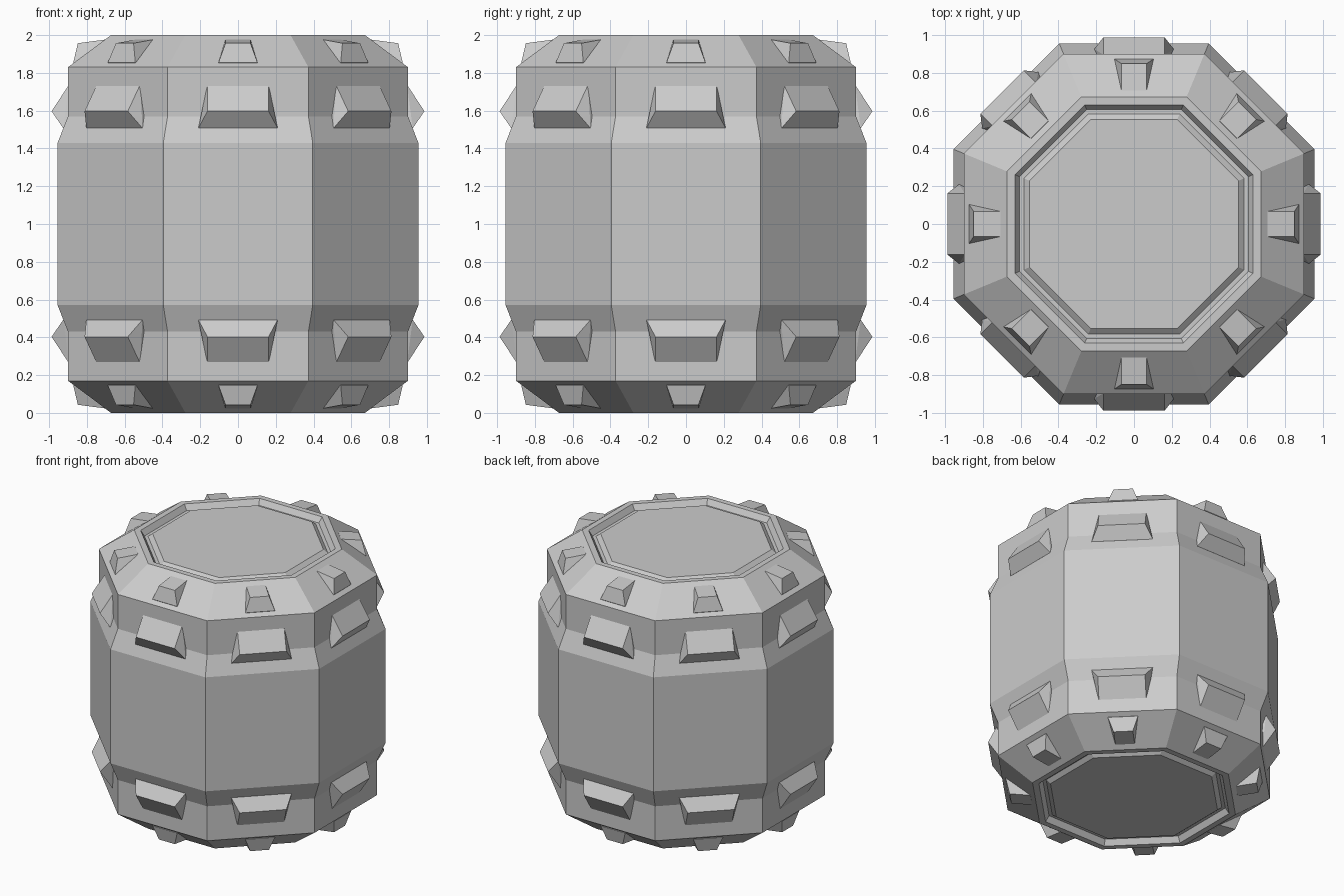
import bpy, bmesh
from math import cos, sin, tan, pi

if "Cube" in bpy.data.objects:
    bpy.data.objects.remove(bpy.data.objects["Cube"])

SIDES = 8
STEP = 2 * pi / SIDES


def finish(name, bm):
    bmesh.ops.recalc_face_normals(bm, faces=bm.faces)
    me = bpy.data.meshes.new(name)
    bm.to_mesh(me)
    bm.free()
    ob = bpy.data.objects.new(name, me)
    bpy.context.collection.objects.link(ob)
    return ob


def place(r, t, z, a):
    # r outward from a flat side, t along the side
    return (r * cos(a) - t * sin(a), r * sin(a) + t * cos(a), z)


def octagon_body(name, profile):
    bm = bmesh.new()
    rings = [[bm.verts.new(place(r, r * tan(STEP / 2), z, i * STEP))
              for i in range(SIDES)] for r, z in profile]
    for lo, hi in zip(rings, rings[1:]):
        for i in range(SIDES):
            j = (i + 1) % SIDES
            bm.faces.new((lo[i], lo[j], hi[j], hi[i]))
    bm.faces.new(rings[0])
    bm.faces.new(rings[-1])
    return finish(name, bm)


def wedge_ring(name, section, inset, flip):
    # section: (r, z, half width) of narrow base, ridge, wide base;
    # inset: (r, z) shift that buries the base in the body
    bm = bmesh.new()
    narrow, ridge, wide = section
    sunk = [(r + inset[0], z + inset[1], w) for r, z, w in (wide, narrow)]
    for i in range(SIDES):
        left, right = [
            [bm.verts.new(place(r, s * w, 2 - z if flip else z, i * STEP))
             for r, z, w in [narrow, ridge, wide] + sunk] for s in (-1, 1)]
        for k in range(5):
            m = (k + 1) % 5
            bm.faces.new((left[k], left[m], right[m], right[k]))
        for e in (left, right):
            bm.faces.new((e[0], e[1], e[2]))
            bm.faces.new((e[0], e[2], e[3], e[4]))
    return finish(name, bm)


# Barrel body: upper half profile (apothem, z), mirrored about z = 1
upper = [(0.955, 1.43), (0.90, 1.57), (0.90, 1.83), (0.672, 2.0), (0.63, 2.0),
         (0.605, 1.96), (0.582, 1.96), (0.553, 1.985)]
octagon_body("barrel_body", [(r, 2 - z) for r, z in reversed(upper)] + upper)

# Studs on the side bands and on the chamfers, top and bottom
side = [(0.895, 1.737, 0.162), (0.987, 1.597, 0.162), (0.925, 1.507, 0.21)]
chamfer = [(0.705, 1.976, 0.066), (0.848, 1.957, 0.066), (0.872, 1.855, 0.103)]
for label, flip in (("upper", False), ("lower", True)):
    wedge_ring(label + "_side_studs", side, (-0.05, 0), flip)
    wedge_ring(label + "_chamfer_studs", chamfer, (-0.03, -0.04), flip)
